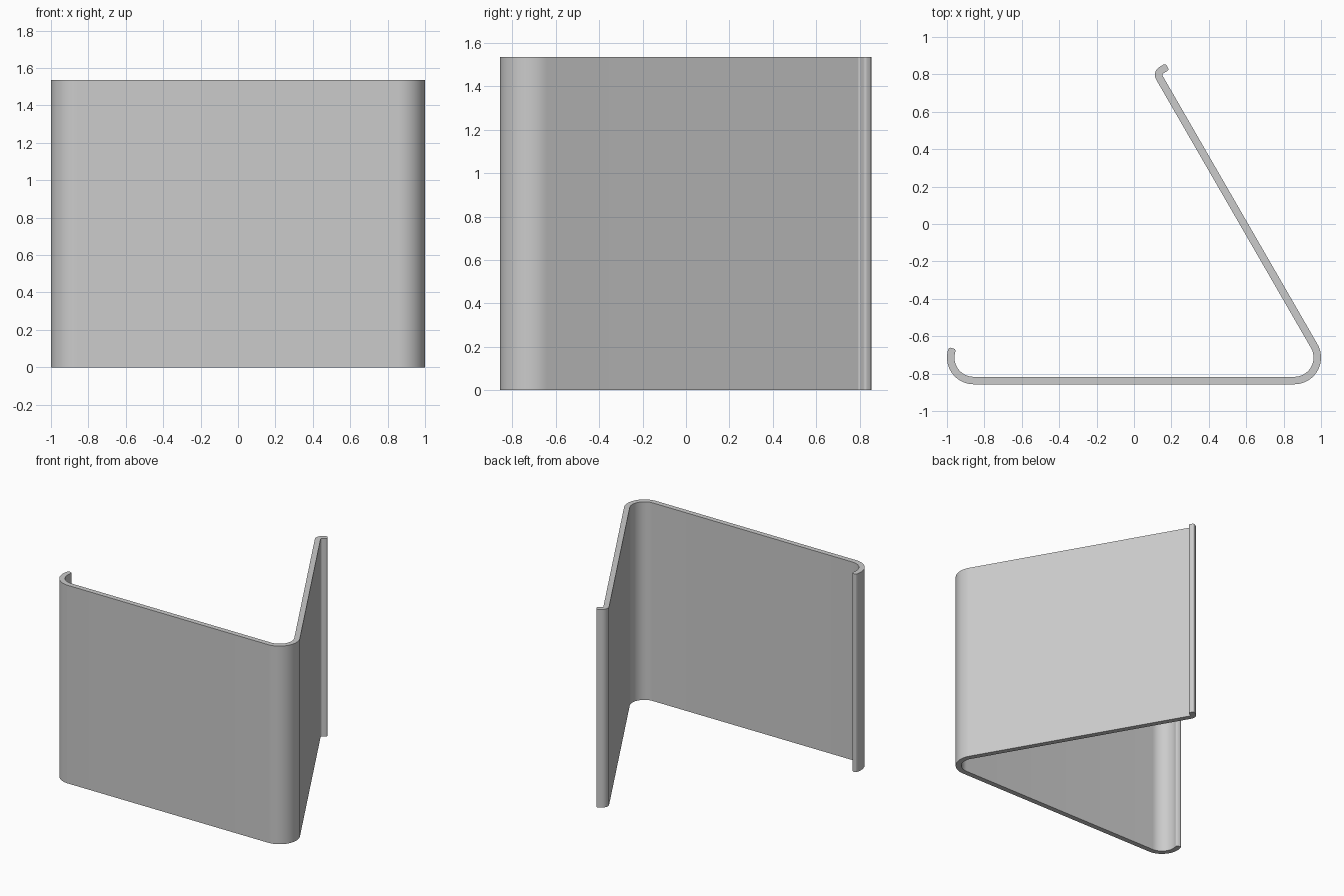
import bpy, bmesh
from math import sin, cos, radians
from mathutils import Vector

cube = bpy.data.objects.get("Cube")
if cube:
    bpy.data.objects.remove(cube)

HEIGHT = 1.535
HALF = 0.02        # half the sheet thickness
ROUND = 0.012      # rounding of the sheet's two ends


def polar(deg):
    return Vector((cos(radians(deg)), sin(radians(deg))))


def arc(centre, radius, start, end, steps):
    """Stations (point, left normal, half width) along a bend of the sheet."""
    turn = 1 if end > start else -1
    out = []
    for i in range(steps + 1):
        d = polar(start + (end - start) * i / steps)
        out.append((Vector(centre) + d * radius, -d * turn, HALF))
    return out


def rounded_end(station, sign):
    """Stations that narrow the sheet past its end; sign is the way along it."""
    point, normal, _ = station
    along = Vector((normal.y, -normal.x)) * sign
    return [(point + along * ROUND * sin(radians(a)), normal,
             HALF - ROUND + ROUND * cos(radians(a))) for a in (22.5, 45, 67.5, 90)]


# Centreline: left hook, front panel, corner bend, slanted panel, back lip
path = arc((-0.857, -0.714), 0.123, 162, 270, 18)
path += arc((0.857, -0.714), 0.123, 270, 390, 20)
bend = arc((0.162, 0.797), 0.03, 210, 120, 12)
path += bend
path.append((bend[-1][0] + polar(30) * 0.024, bend[-1][1], HALF))
path = rounded_end(path[0], -1)[::-1] + path + rounded_end(path[-1], 1)

# Closed outline of the sheet, extruded upwards
outline = [p - n * h for p, n, h in path] + [p + n * h for p, n, h in reversed(path)]
bm = bmesh.new()
base = bm.faces.new([bm.verts.new((p.x, p.y, 0)) for p in outline])
top = bmesh.ops.extrude_face_region(bm, geom=[base])
verts = [v for v in top["geom"] if isinstance(v, bmesh.types.BMVert)]
bmesh.ops.translate(bm, verts=verts, vec=(0, 0, HEIGHT))
bmesh.ops.recalc_face_normals(bm, faces=bm.faces)
mesh = bpy.data.meshes.new("bent_sheet")
bm.to_mesh(mesh)
bm.free()

grey = bpy.data.materials.new("plain_grey")
grey.use_nodes = True
colour = (0.6, 0.6, 0.6, 1)
grey.diffuse_color = colour
grey.node_tree.nodes["Principled BSDF"].inputs["Base Color"].default_value = colour
mesh.materials.append(grey)

sheet = bpy.data.objects.new("bent_sheet", mesh)
bpy.context.collection.objects.link(sheet)
bpy.context.view_layer.objects.active = sheet
sheet.select_set(True)
bpy.ops.object.shade_smooth_by_angle(angle=radians(30))
